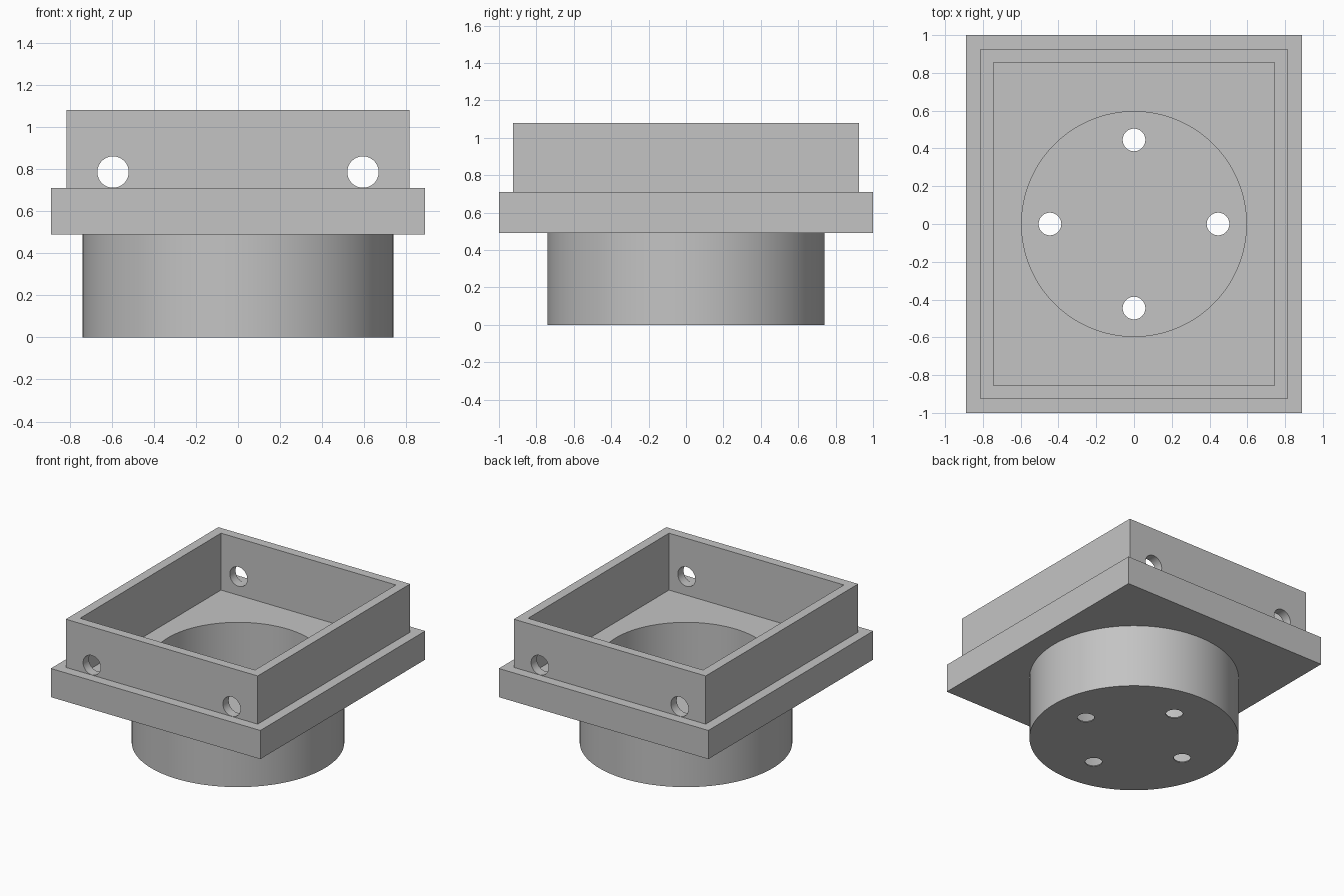
import bpy
import math

if "Cube" in bpy.data.objects:
    bpy.data.objects.remove(bpy.data.objects["Cube"], do_unlink=True)

grey = bpy.data.materials.new("plain grey")
grey.use_nodes = True
colour = (0.55, 0.55, 0.55, 1)
grey.diffuse_color = colour
grey.node_tree.nodes["Principled BSDF"].inputs["Base Color"].default_value = colour


def finish(name):
    ob = bpy.context.object
    ob.name = name
    ob.data.materials.append(grey)
    return ob


def box(name, half_x, half_y, z0, z1):
    bpy.ops.mesh.primitive_cube_add(size=2, location=(0, 0, (z0 + z1) / 2))
    bpy.context.object.scale = (half_x, half_y, (z1 - z0) / 2)
    bpy.ops.object.transform_apply(location=True, rotation=True, scale=True)
    return finish(name)


def cylinder(name, radius, depth, location, sides=48, tilt=0):
    bpy.ops.mesh.primitive_cylinder_add(vertices=sides, radius=radius, depth=depth,
                                        location=location, rotation=(tilt, 0, 0))
    bpy.ops.object.transform_apply(location=True, rotation=True, scale=True)
    return finish(name)


def combine(target, tool, operation):
    mod = target.modifiers.new(operation.title(), "BOOLEAN")
    mod.operation = operation
    mod.solver = "EXACT"
    mod.object = tool
    bpy.context.view_layer.objects.active = target
    bpy.ops.object.modifier_apply(modifier=mod.name)
    bpy.data.objects.remove(tool, do_unlink=True)


# Flange plate, upright rim and round socket joined into one body
FLANGE_LOW, FLANGE_TOP, RIM_TOP = 0.49, 0.71, 1.08
body = box("flanged_housing", 0.89, 1.0, FLANGE_LOW, FLANGE_TOP)
combine(body, box("rim", 0.815, 0.925, 0.6, RIM_TOP), "UNION")
combine(body, cylinder("socket", 0.74, 0.55, (0, 0, 0.275), 128), "UNION")

# Rectangular pocket and round bore, leaving a very thin floor
FLOOR = 0.008
combine(body, box("pocket", 0.743, 0.855, 0.643, 1.3), "DIFFERENCE")
combine(body, cylinder("bore", 0.595, 0.8, (0, 0, FLOOR + 0.4), 128), "DIFFERENCE")

# Four holes in the floor
for i in range(4):
    a = i * math.pi / 2
    spot = (0.445 * math.cos(a), 0.445 * math.sin(a), 0)
    combine(body, cylinder("floor_hole", 0.06, 0.2, spot), "DIFFERENCE")

# Two cross holes through the front and back of the rim
for side in (-1, 1):
    spot = (0.594 * side, 0, 0.786)
    combine(body, cylinder("cross_hole", 0.0745, 3, spot, tilt=math.pi / 2), "DIFFERENCE")

bpy.ops.object.select_all(action="DESELECT")
body.select_set(True)
bpy.context.view_layer.objects.active = body
bpy.ops.object.shade_smooth_by_angle(angle=math.radians(30))
